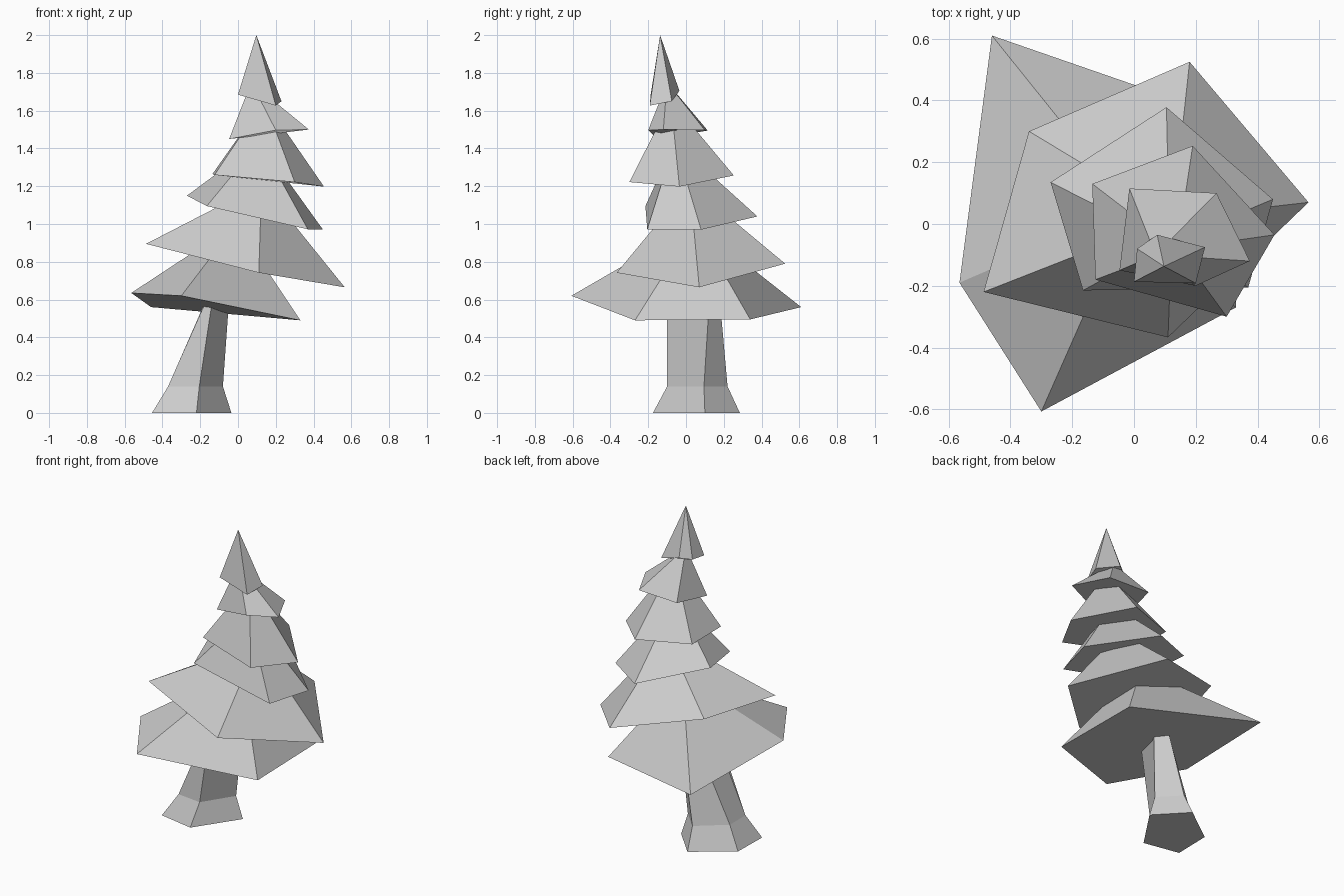
import bpy, bmesh
from mathutils import Vector

if "Cube" in bpy.data.objects:
    bpy.data.objects.remove(bpy.data.objects["Cube"])


def loft(name, rings, tip=None):
    """Skin matching rings of points, closing the bottom and either a cap or a tip."""
    bm = bmesh.new()
    loops = [[bm.verts.new(p) for p in ring] for ring in rings]
    n = len(loops[0])
    for a, b in zip(loops, loops[1:]):
        for i in range(n):
            j = (i + 1) % n
            bm.faces.new((a[i], a[j], b[j], b[i]))
    bm.faces.new(loops[0][::-1])
    if tip:
        t = bm.verts.new(tip)
        for i in range(n):
            bm.faces.new((loops[-1][i], loops[-1][(i + 1) % n], t))
    else:
        bm.faces.new(loops[-1])
    bmesh.ops.recalc_face_normals(bm, faces=bm.faces[:])
    me = bpy.data.meshes.new(name)
    bm.to_mesh(me)
    bm.free()
    ob = bpy.data.objects.new(name, me)
    bpy.context.collection.objects.link(ob)


def tier(name, rim, apex, cut=0.25):
    """Five-sided bough layer: irregular rim tapering toward an apex, truncated by cut."""
    if cut == 0:
        return loft(name, [rim], apex)
    top = [Vector(p).lerp(Vector(apex), 1 - cut) for p in rim]
    loft(name, [rim, top])


# Leaning trunk with flared foot
def ring(points, z):
    return [(x, y, z) for x, y in points]


loft("trunk", [
    ring([(-.22, -.175), (-.035, .10), (-.21, .285), (-.45, .11), (-.455, -.13)], 0),
    ring([(-.205, -.10), (-.08, .095), (-.20, .22), (-.37, .08), (-.37, -.08)], .14),
    ring([(-.12, -.10), (-.04, .13), (-.08, .17), (-.125, .12), (-.125, -.06)], .70),
])

# Bough layers, bottom to top
tier("boughs_1", [(-.46, .61, .56), (-.565, -.19, .635), (-.30, -.607, .62),
                  (.33, -.27, .49), (.32, .34, .495)], (-.01, .05, 1.0))
tier("boughs_2", [(-.34, .30, .90), (-.487, -.22, .895), (.11, -.367, .742),
                  (.565, .07, .665), (.18, .525, .79)], (.125, .02, 1.21))
tier("boughs_3", [(-.27, .135, 1.15), (-.165, -.215, 1.095), (.37, -.205, .972),
                  (.45, .08, .97), (.105, .378, 1.04)], (.115, -.06, 1.436))
tier("boughs_4", [(-.135, .13, 1.265), (-.125, -.18, 1.26), (.30, -.30, 1.222),
                  (.455, -.035, 1.198), (.19, .253, 1.257)], (.14, -.08, 1.655), .3)
tier("boughs_5", [(-.015, .115, 1.495), (-.047, -.15, 1.45), (.20, -.20, 1.497),
                  (.375, -.12, 1.50), (.267, .10, 1.497)], (.07, -.10, 1.75), .15)
tier("tree_tip", [(.01, -.08, 1.695), (0, -.187, 1.685), (.20, -.192, 1.627),
                  (.23, -.075, 1.65), (.075, -.035, 1.705)], (.097, -.137, 2.0), 0)
